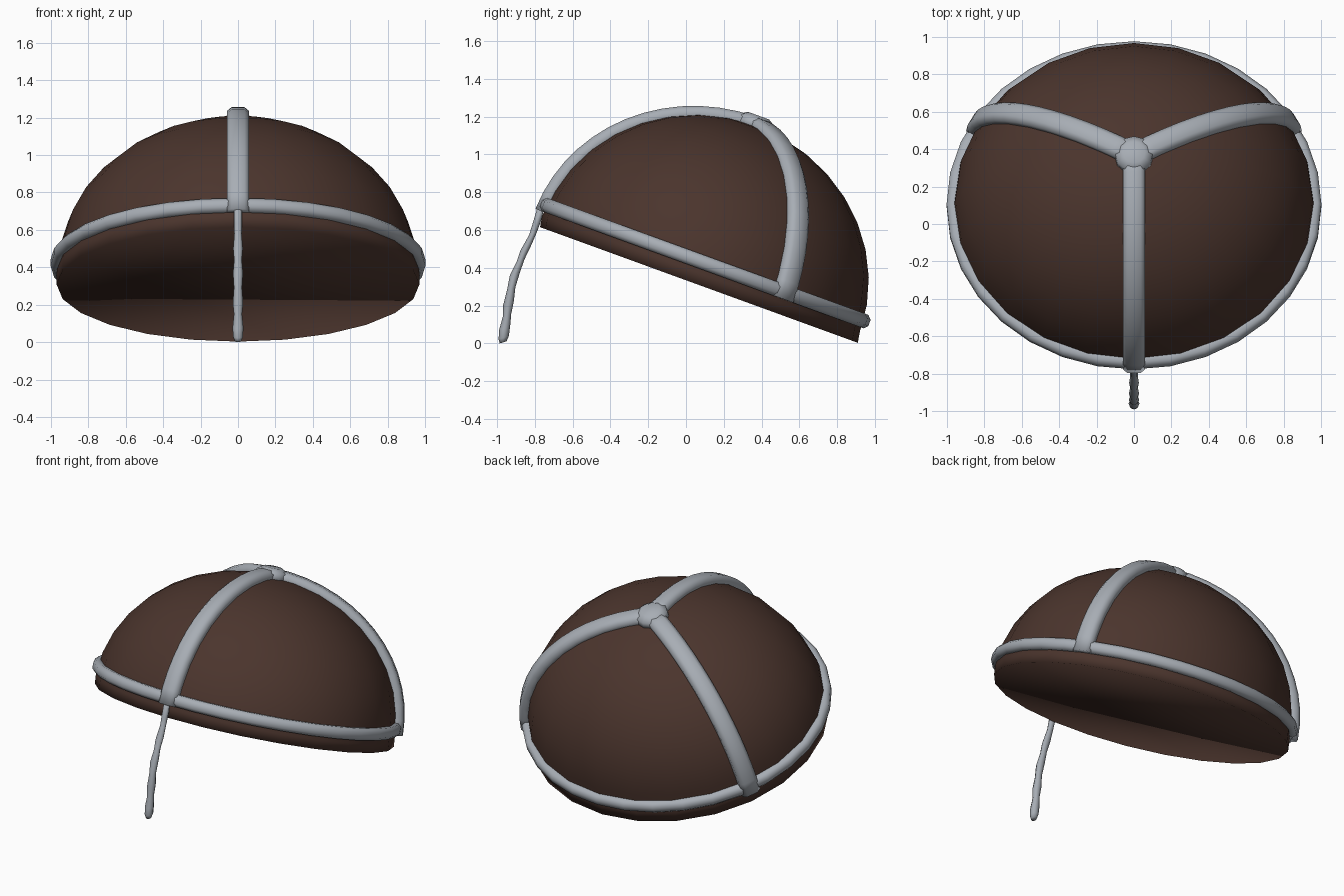
import bpy, bmesh, math
from math import sin, cos, pi, radians
from mathutils import Matrix, Vector

cube = bpy.data.objects.get("Cube")
if cube:
    bpy.data.objects.remove(cube)

# The whole cap leans back: parts are built upright, then tilted
TILT = Matrix.Translation((0, 0.1, 0.425)) @ Matrix.Rotation(radians(-20), 4, 'X')
RX, RY, RZ, BASE = 0.97, 0.895, 0.835, -0.06    # dome radii and centre height


def material(name, color):
    m = bpy.data.materials.new(name)
    m.use_nodes = True
    m.diffuse_color = (*color, 1)
    bsdf = next(n for n in m.node_tree.nodes if n.type == 'BSDF_PRINCIPLED')
    bsdf.inputs["Base Color"].default_value = (*color, 1)
    bsdf.inputs["Roughness"].default_value = 0.7
    return m


BROWN = material("dark brown leather", (0.07, 0.035, 0.026))
GREY = material("pale grey trim", (0.39, 0.42, 0.46))


def finish(name, bm, mat, tilt=True):
    bmesh.ops.recalc_face_normals(bm, faces=bm.faces)
    for f in bm.faces:
        f.smooth = True
    if tilt:
        bm.transform(TILT)
    me = bpy.data.meshes.new(name)
    bm.to_mesh(me)
    bm.free()
    me.materials.append(mat)
    ob = bpy.data.objects.new(name, me)
    bpy.context.collection.objects.link(ob)
    return ob


def loft(bm, loops, closed=False):
    """Skin a list of point loops; cap the ends unless it closes on itself."""
    rings = [[bm.verts.new(p) for p in loop] for loop in loops]
    pairs = list(zip(rings, rings[1:]))
    if closed:
        pairs.append((rings[-1], rings[0]))
    for a, b in pairs:
        for i in range(len(a)):
            j = (i + 1) % len(a)
            bm.faces.new((a[i], a[j], b[j], b[i]))
    if not closed:
        bm.faces.new(rings[0])
        bm.faces.new(rings[-1])


def dome_point(angle, lat, grow=0.0):
    return Vector(((RX + grow) * cos(lat) * cos(angle),
                   (RY + grow) * cos(lat) * sin(angle),
                   BASE + (RZ + grow) * sin(lat)))


# Dome with a straight lower edge and a flat underside
SEG, RINGS = 24, 9
bm = bmesh.new()
angles = [2 * pi * i / SEG for i in range(SEG)]
loops = [[(RX * cos(a), RY * sin(a) + 0.01, -0.12) for a in angles]]
for r in range(RINGS):
    loops.append([dome_point(a, pi / 2 * r / RINGS) for a in angles])
loops.append([dome_point(a, radians(89)) for a in angles])
loft(bm, loops)
finish("dome", bm, BROWN)

# Rounded band around the rim: (outward offset, height)
BAND = [(-0.03, -0.038), (0.012, -0.038), (0.032, -0.018),
        (0.032, 0.018), (0.012, 0.038), (-0.05, 0.038)]
bm = bmesh.new()
loft(bm, [[((RX + o) * cos(a), (RY + o) * sin(a), h) for o, h in BAND]
          for a in [2 * pi * i / 32 for i in range(32)]], closed=True)
finish("rim_band", bm, GREY)

# Three straps from the crown to the rim: (sideways, outward offset)
STRAP = [(-0.06, -0.03), (-0.06, 0.025), (-0.035, 0.046),
         (0.035, 0.046), (0.06, 0.025), (0.06, -0.03)]
for name, deg in (("front_strap", -90), ("back_left_strap", 30), ("back_right_strap", 150)):
    a = radians(deg)
    side = Vector((-sin(a), cos(a), 0))
    bm = bmesh.new()
    loft(bm, [[dome_point(a, radians(90 - 88.5 * i / 14), o) + side * w for w, o in STRAP]
              for i in range(15)])
    finish(name, bm, GREY)

# Crown joint where the straps meet
bm = bmesh.new()
top = BASE + RZ
loft(bm, [[(r * cos(pi * i / 6), r * sin(pi * i / 6), top + h) for i in range(12)]
          for r, h in ((0.105, -0.02), (0.1, 0.03), (0.06, 0.055))])
finish("crown_joint", bm, GREY)

# Lumpy cord hanging at the front: (y, z, radius)
CORD = [(-0.765, 0.73, 0.02), (-0.79, 0.64, 0.022), (-0.81, 0.58, 0.02),
        (-0.85, 0.5, 0.026), (-0.875, 0.44, 0.021), (-0.905, 0.37, 0.027),
        (-0.925, 0.29, 0.022), (-0.94, 0.21, 0.028), (-0.947, 0.15, 0.022),
        (-0.96, 0.08, 0.029), (-0.965, 0.03, 0.027), (-0.968, 0.005, 0.018)]
bm = bmesh.new()
loft(bm, [[(r * cos(pi * i / 4), y + r * sin(pi * i / 4), z + 0.3 * r * sin(pi * i / 4))
           for i in range(8)] for y, z, r in CORD])
finish("chin_cord", bm, GREY, tilt=False)
